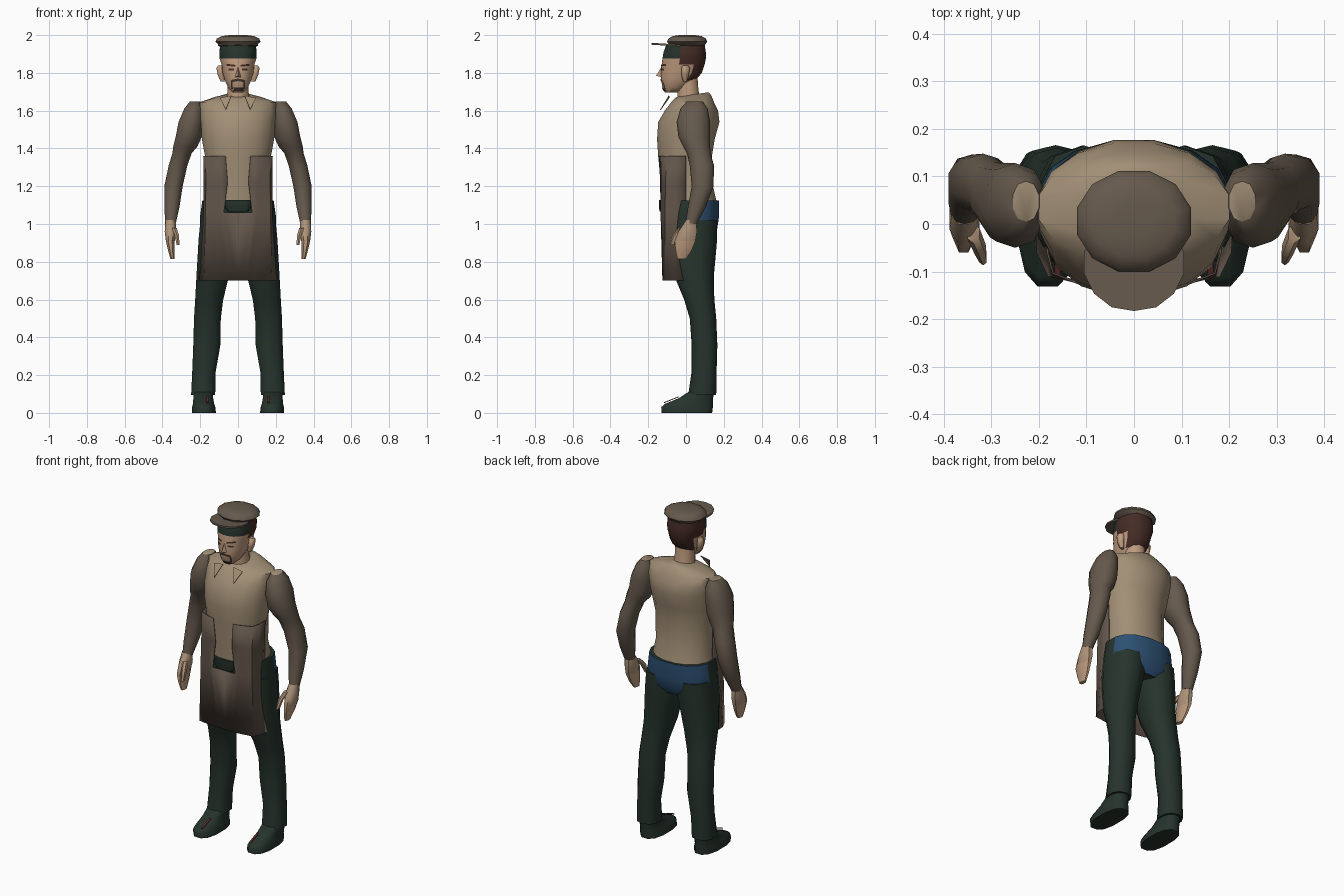
import bpy, bmesh, math
from mathutils import Vector
from mathutils.bvhtree import BVHTree

if "Cube" in bpy.data.objects:
    bpy.data.objects.remove(bpy.data.objects["Cube"])


def mat(name, r, g, b):
    m = bpy.data.materials.new(name)
    m.diffuse_color = (r, g, b, 1)
    m.use_nodes = True
    m.node_tree.nodes["Principled BSDF"].inputs["Base Color"].default_value = m.diffuse_color
    return m


SHIRT = mat("tan_cloth", .36, .275, .18)
BROWN = mat("brown_cloth", .13, .10, .073)
APRON = mat("apron_brown", .12, .09, .068)
GREEN = mat("dark_green", .019, .033, .025)
BLUE = mat("blue_cloth", .025, .08, .17)
SKIN = mat("skin", .52, .33, .21)
HAND = mat("hand_skin", .42, .29, .19)
HAIR = mat("dark_hair", .06, .025, .019)
DARK = mat("face_dark", .05, .035, .028)
RED = mat("red_trim", .12, .025, .02)


def finish(name, bm, mats, rule=None, angle=50):
    bmesh.ops.recalc_face_normals(bm, faces=bm.faces)
    if rule:
        for f in bm.faces:
            f.material_index = rule(f.calc_center_median())
    me = bpy.data.meshes.new(name)
    bm.to_mesh(me)
    bm.free()
    for m in mats:
        me.materials.append(m)
    ob = bpy.data.objects.new(name, me)
    bpy.context.collection.objects.link(ob)
    if angle:
        bpy.ops.object.select_all(action='DESELECT')
        ob.select_set(True)
        bpy.context.view_layer.objects.active = ob
        bpy.ops.object.shade_smooth_by_angle(angle=math.radians(angle))
    return ob


def loft(name, rings, mats, n=12, p=2.0, side=1, rule=None, angle=50):
    """Rings are (x0, x1, y0, y1, z, optional tilt along y)."""
    bm = bmesh.new()
    loops = []
    for x0, x1, y0, y1, z, *t in rings:
        loop = []
        for i in range(n):
            a = 2 * math.pi * (i + .5) / n
            c, s = math.cos(a), math.sin(a)
            c = math.copysign(abs(c) ** (2 / p), c)
            s = math.copysign(abs(s) ** (2 / p), s)
            k = 1 / math.cos(math.pi / n) if p == 2 else 1
            dx = max(-1, min(1, c * k)) * (x1 - x0) / 2
            dy = max(-1, min(1, s * k)) * (y1 - y0) / 2
            loop.append(bm.verts.new((side * ((x0 + x1) / 2 + dx), (y0 + y1) / 2 + dy,
                                      z + (t[0] * dy if t else 0))))
        loops.append(loop)
    for a, b in zip(loops, loops[1:]):
        for i in range(n):
            j = (i + 1) % n
            bm.faces.new((a[i], a[j], b[j], b[i]))
    bm.faces.new(loops[0])
    bm.faces.new(loops[-1])
    return finish(name, bm, mats, rule, angle)


def sym(rows):
    return [(-r[0], *r) for r in rows]


def plate(name, pts, m, thick=.004):
    bm = bmesh.new()
    bm.faces.new([bm.verts.new(q) for q in pts])
    ob = finish(name, bm, [m], angle=0)
    ob.modifiers.new("thickness", 'SOLIDIFY').thickness = thick
    return ob


# Shirt torso
loft("shirt", sym([(.185, -.13, .172, 1.09), (.17, -.135, .145, 1.2), (.178, -.15, .14, 1.36),
                   (.195, -.156, .155, 1.45), (.20, -.15, .18, 1.54), (.207, -.115, .172, 1.60),
                   (.205, -.08, .15, 1.645), (.12, -.065, .135, 1.672, .1),
                   (.055, -.05, .12, 1.685, .15)]), [SHIRT], n=16, p=2.1)

# Hips: green front, blue seat
loft("hips", sym([(.12, -.07, .14, .92), (.2, -.1, .165, .96), (.206, -.115, .176, 1.03),
                  (.192, -.12, .178, 1.125)]), [GREEN, BLUE], n=16, p=2.3,
     rule=lambda c: int(c.y > .05))

# Neck and head with hair and headband
loft("neck", sym([(.06, -.045, .075, 1.65), (.055, -.045, .065, 1.72), (.055, -.05, .06, 1.79)]), [SKIN])


def head_rule(c):
    if c.y < -.03:
        return 2 if c.z > 1.87 else 0
    return 1 if c.z > 1.75 and (c.y > .02 or c.z > 1.84) else 0


head = loft("head", sym([(.03, -.112, -.04, 1.697), (.052, -.125, 0, 1.72), (.07, -.132, .05, 1.76),
                         (.082, -.133, .085, 1.80), (.088, -.13, .1, 1.845), (.098, -.126, .106, 1.875),
                         (.10, -.12, .106, 1.91), (.095, -.105, .1, 1.95)]),
            [SKIN, HAIR, GREEN], n=20, p=2.25, rule=head_rule)

# Nose
bm = bmesh.new()
v = [bm.verts.new(q) for q in [(0, -.128, 1.835), (-.02, -.125, 1.775), (.02, -.125, 1.775), (0, -.158, 1.785)]]
for f in ((0, 1, 3), (0, 3, 2), (1, 2, 3)):
    bm.faces.new([v[i] for i in f])
finish("nose", bm, [SKIN], angle=0)

# Face details laid onto the head surface
tree = BVHTree.FromPolygons([q.co for q in head.data.vertices],
                            [list(f.vertices) for f in head.data.polygons])


def face_patch(name, x0, x1, z0, z1, m, slant=0, cols=6):
    bm = bmesh.new()
    rows = []
    for i in range(cols + 1):
        x = x0 + (x1 - x0) * i / cols
        pair = []
        for z in (z0, z1):
            z += slant * (abs(x) - .035)
            hit = tree.ray_cast(Vector((x, -1, z)), Vector((0, 1, 0)))[0]
            pair.append(bm.verts.new((x, (hit.y if hit else -.1) - .003, z)))
        rows.append(pair)
    for a, b in zip(rows, rows[1:]):
        bm.faces.new((a[0], b[0], b[1], a[1]))
    finish(name, bm, [m], angle=0)


for s, w in ((-1, "left"), (1, "right")):
    face_patch(w + "_eye", s * .022, s * .05, 1.812, 1.822, DARK)
    face_patch(w + "_brow", s * .014, s * .06, 1.835, 1.845, HAIR, slant=.12)
    face_patch(w + "_moustache_side", s * .03, s * .038, 1.715, 1.755, DARK)
face_patch("moustache", -.036, .036, 1.750, 1.763, DARK, slant=-.2)
face_patch("goatee", -.03, .03, 1.702, 1.722, DARK)

# Cap and visor
loft("cap", sym([(.09, -.085, .095, 1.94), (.12, -.1, .112, 1.965), (.112, -.093, .105, 1.982),
                 (.085, -.07, .082, 1.995), (.045, -.035, .045, 2.0)]), [BROWN], n=12, angle=40)
loft("visor", sym([(.105, -.183, .02, 1.943, -.06), (.105, -.183, .02, 1.953, -.06)]), [BROWN], n=14, angle=30)

# Apron: wrapped skirt with two upper panels, mirrored
bm = bmesh.new()
levels = [(1.36, [(.183, 0), (.184, -.06), (.172, -.105), (.105, -.132), (.066, -.143)]),
          (1.22, [(.180, 0), (.182, -.06), (.170, -.108), (.1, -.132), (.055, -.137)]),
          (1.06, [(.178, 0), (.182, -.06), (.172, -.112), (.1, -.13), (.075, -.135)]),
          (.70, [(.208, 0), (.205, -.06), (.18, -.112), (.09, -.125), (.05, -.125)])]
for s in (-1, 1):
    g = [[bm.verts.new((s * x, y, z)) for x, y in row] for z, row in levels]
    for a, b in zip(g, g[1:]):
        for i in range(4):
            bm.faces.new((a[i], a[i + 1], b[i + 1], b[i]))
    mid = [bm.verts.new((0, -.135, 1.06)), bm.verts.new((0, -.125, .7))]
    bm.faces.new((g[2][4], mid[0], mid[1], g[3][4]))
bmesh.ops.remove_doubles(bm, verts=bm.verts, dist=1e-4)
finish("apron", bm, [APRON], angle=30).modifiers.new("thickness", 'SOLIDIFY').thickness = .004

# Waist front showing at the apron opening
loft("waist_front", sym([(.052, -.14, -.08, 1.065), (.068, -.144, -.08, 1.085), (.074, -.144, -.08, 1.128)]),
     [GREEN], n=12, p=4)

for s, w in ((-1, "left_"), (1, "right_")):
    # Trouser leg
    loft(w + "leg", [(.005, .203, -.1, .165, 1.02), (.005, .213, -.1, .165, .92),
                     (.045, .224, -.06, .147, .72), (.075, .23, -.01, .15, .6),
                     (.088, .236, .02, .16, .5), (.09, .24, .03, .166, .36),
                     (.115, .245, .03, .162, .22), (.118, .251, .012, .16, .095)],
         [GREEN], n=10, p=2.3, side=s)
    # Shoe with a trim line
    loft(w + "shoe", [(.115, .245, -.133, .142, 0), (.118, .245, -.135, .146, .03),
                      (.125, .24, -.115, .146, .048), (.13, .238, -.04, .146, .078),
                      (.13, .238, .01, .15, .11)], [GREEN], n=12, p=2.5, side=s)
    plate(w + "shoe_trim", [(s * .155, -.113, .053), (s * .167, -.115, .053),
                            (s * .167, -.04, .083), (s * .155, -.038, .083)], RED)
    # Sleeve
    loft(w + "sleeve", [(.2, .255, .005, .09, 1.648), (.185, .285, -.03, .115, 1.61),
                        (.185, .315, -.05, .128, 1.54), (.192, .33, -.04, .128, 1.46),
                        (.215, .343, -.015, .128, 1.41), (.245, .347, .005, .13, 1.375),
                        (.268, .367, .02, .148, 1.31), (.293, .39, .03, .146, 1.2),
                        (.31, .39, .01, .105, 1.09), (.33, .385, -.003, .058, 1.0)],
         [BROWN, SHIRT], n=10, side=s, rule=lambda c: int(c.z > 1.64))
    # Hand, fingers and thumb
    loft(w + "hand", [(.332, .384, 0, .054, 1.02), (.325, .388, -.04, .058, .96),
                      (.335, .382, -.06, .05, .91), (.337, .37, -.055, .03, .86),
                      (.335, .358, -.045, 0, .815)], [HAND, SKIN], n=8, side=s,
         rule=lambda c: int(c.z < .89))
    loft(w + "thumb", [(.325, .35, -.04, .0, .98), (.312, .335, -.072, -.035, .94),
                       (.31, .325, -.087, -.06, .89)], [HAND], n=6, side=s)
    # Ear
    loft(w + "ear", [(.07, .092, -.015, .005, 1.755), (.075, .108, -.025, .015, 1.79),
                     (.08, .114, -.025, .02, 1.825), (.08, .105, -.015, .012, 1.84)], [SKIN], n=8, side=s)
    # Collar flap
    plate(w + "collar_flap", [(s * .095, -.092, 1.668), (s * .035, -.092, 1.68),
                              (s * .065, -.137, 1.605)], SHIRT)
